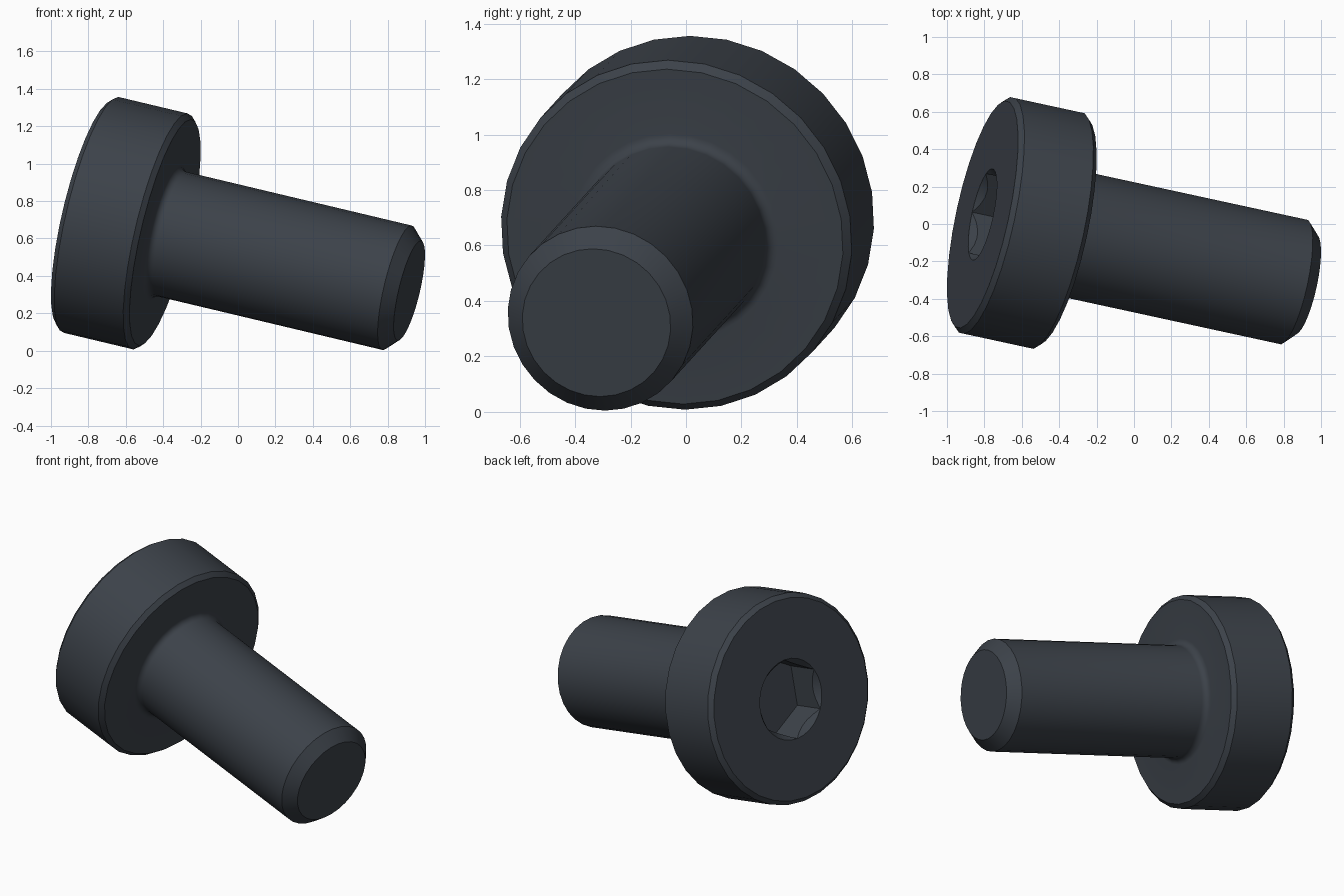
import bpy, bmesh
from math import sin, cos, pi, radians
from mathutils import Vector

cube = bpy.data.objects.get("Cube")
if cube:
    bpy.data.objects.remove(cube, do_unlink=True)

# Bolt axis, running from the head to the tip, and a frame around it
axis = Vector((1, -0.217, -0.238)).normalized()
side = axis.cross(Vector((0, 0, 1))).normalized()
up = side.cross(axis)
origin = Vector((-0.39, -0.04, 0.632))   # centre of the head's underside
SEGMENTS = 30
PHASE = radians(30)                      # a socket corner points this way

# Main sizes
HEAD_R, SHANK_R, BEVEL = 0.648, 0.342, 0.027
HEAD_BACK, TIP, TIP_BEVEL = -0.441, 1.372, 0.068
SOCKET_R, SOCKET_DEPTH, FILLET = 0.25, 0.21, 0.04

bm = bmesh.new()


def ring(shape):
    """Ring of vertices; shape(angle) gives position along the axis and radius."""
    verts = []
    for i in range(SEGMENTS):
        a = 2 * pi * i / SEGMENTS
        s, r = shape(a)
        spoke = side * cos(a + PHASE) + up * sin(a + PHASE)
        verts.append(bm.verts.new(origin + axis * s + spoke * r))
    return verts


def hex_radius(a):
    return SOCKET_R * cos(pi / 6) / cos(a % (pi / 3) - pi / 6)


# Socket: floor, hexagonal walls and a conical lead-in
rings = [
    ring(lambda a: (HEAD_BACK + SOCKET_DEPTH, hex_radius(a))),
    ring(lambda a: (HEAD_BACK + 1.2 * (SOCKET_R - hex_radius(a)), hex_radius(a))),
]

# Head, root fillet, shank and bevelled tip
profile = [
    (HEAD_BACK, SOCKET_R),
    (HEAD_BACK, HEAD_R - BEVEL),
    (HEAD_BACK + BEVEL, HEAD_R),
    (-BEVEL, HEAD_R),
    (0, HEAD_R - BEVEL),
]
for k in range(6):
    t = k / 5 * pi / 2
    profile.append((FILLET * (1 - cos(t)), SHANK_R + FILLET * (1 - sin(t))))
profile += [(TIP - TIP_BEVEL, SHANK_R), (TIP, SHANK_R - TIP_BEVEL)]
for point in profile:
    rings.append(ring(lambda a, p=point: p))

# Skin the rings and close both ends
for low, high in zip(rings, rings[1:]):
    for i in range(SEGMENTS):
        j = (i + 1) % SEGMENTS
        bm.faces.new((low[i], low[j], high[j], high[i]))
bm.faces.new(rings[0])
bm.faces.new(rings[-1])
bmesh.ops.remove_doubles(bm, verts=bm.verts, dist=0.0001)
bmesh.ops.recalc_face_normals(bm, faces=bm.faces)

mesh = bpy.data.meshes.new("socket_bolt")
bm.to_mesh(mesh)
bm.free()
bolt = bpy.data.objects.new("socket_bolt", mesh)
bpy.context.collection.objects.link(bolt)

# Dark steel colour
steel = bpy.data.materials.new("dark_blue_grey_steel")
steel.use_nodes = True
colour = (0.045, 0.054, 0.067, 1)
steel.diffuse_color = colour
for node in steel.node_tree.nodes:
    if node.type == 'BSDF_PRINCIPLED':
        node.inputs["Base Color"].default_value = colour
mesh.materials.append(steel)

# Smooth round surfaces, crisp bevels and socket corners
bpy.ops.object.select_all(action='DESELECT')
bolt.select_set(True)
bpy.context.view_layer.objects.active = bolt
bpy.ops.object.shade_smooth_by_angle(angle=radians(30))
